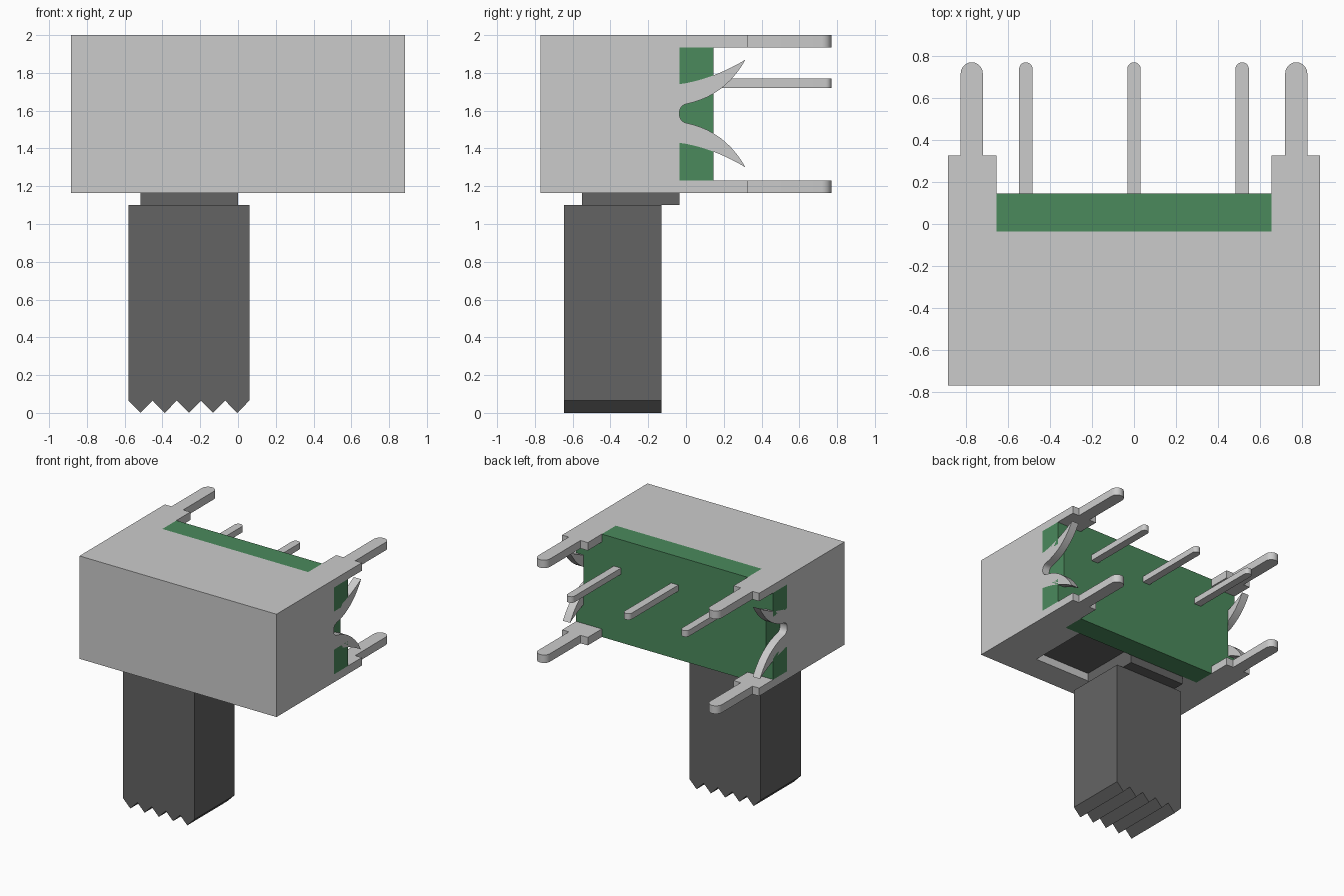
import bpy, bmesh, math
from mathutils import Vector

if "Cube" in bpy.data.objects:
    bpy.data.objects.remove(bpy.data.objects["Cube"])


def material(name, rgb):
    m = bpy.data.materials.new(name)
    m.diffuse_color = (*rgb, 1)
    m.use_nodes = True
    m.node_tree.nodes["Principled BSDF"].inputs["Base Color"].default_value = m.diffuse_color
    return m


DARK = material("dark_plastic", (0.127, 0.127, 0.127))
GREEN = material("green_board", (0.07, 0.255, 0.108))


def prism(bm, pts, lo, hi, axis):
    """Extrude a closed 2D outline along an axis; outline uses the other two axes in order."""
    def co(p, d):
        v = list(p)
        v.insert("xyz".index(axis), d)
        return Vector(v)
    face = bm.faces.new([bm.verts.new(co(p, lo)) for p in pts])
    ext = bmesh.ops.extrude_face_region(bm, geom=[face])
    verts = [g for g in ext["geom"] if isinstance(g, bmesh.types.BMVert)]
    bmesh.ops.translate(bm, verts=verts, vec=co((0, 0), hi - lo))


def rect(a0, a1, b0, b1):
    return [(a0, b0), (a1, b0), (a1, b1), (a0, b1)]


def build(name, parts, mat=None, smooth=False):
    bm = bmesh.new()
    for p in parts:
        prism(bm, *p)
    bmesh.ops.recalc_face_normals(bm, faces=bm.faces[:])
    me = bpy.data.meshes.new(name)
    bm.to_mesh(me)
    bm.free()
    ob = bpy.data.objects.new(name, me)
    bpy.context.collection.objects.link(ob)
    if mat:
        me.materials.append(mat)
    if smooth:
        bpy.ops.object.select_all(action='DESELECT')
        ob.select_set(True)
        bpy.context.view_layer.objects.active = ob
        bpy.ops.object.shade_smooth_by_angle(angle=math.radians(30))
    return ob


def arc(cx, cy, r, n=10):
    """Half circle bulging towards +y, from right to left."""
    return [(cx + r * math.cos(math.pi * i / n), cy + r * math.sin(math.pi * i / n))
            for i in range(n + 1)]


def bezier(a, b, c, n=10):
    return [tuple((1 - t) ** 2 * a[k] + 2 * t * (1 - t) * b[k] + t * t * c[k] for k in (0, 1))
            for t in (i / n for i in range(n + 1))]


def flip(pts, c=0.0, k=0):
    """Mirror a point run about coordinate k = c and reverse its order."""
    return [tuple(2 * c - v if i == k else v for i, v in enumerate(p)) for p in reversed(pts)]


W, T = 0.885, 0.065           # shell half width, sheet thickness
FRONT, EDGE, BACK = -0.77, -0.035, 0.145
Z0, Z1 = 1.165, 2.0

# Metal shell: top and bottom sheets with solder legs, the bottom one slotted
half = [(W, FRONT), (W, 0.325), (0.825, 0.325)] + arc(0.7725, 0.7175, 0.0525) + \
       [(0.72, 0.325), (0.655, 0.325), (0.655, EDGE)]
slot = [(0.515, EDGE), (0.515, -0.55)]
top = half + flip(half)
bottom = half + slot + flip(slot) + flip(half)

# Side walls ending in a pair of curved spring prongs
tip = (0.315, 1.87)
mid_z = 1.585
prong = bezier((EDGE, 1.74), (0.14, 1.765), tip) + \
    bezier(tip, (0.205, 1.675), (0.0, 1.635))[1:] + \
    bezier((0.0, 1.635), (EDGE, 1.625), (EDGE, mid_z), 6)[1:]
wall = [(FRONT + T, Z0 + T), (FRONT + T, Z1 - T), (EDGE, Z1 - T)] + prong + \
    flip(prong, mid_z, 1)[1:] + [(EDGE, Z0 + T)]

build("metal_shell", [
    (top, Z1 - T, Z1, "z"),
    (bottom, Z0, Z0 + T, "z"),
    (rect(-W, W, Z0 + T, Z1 - T), FRONT, FRONT + T, "y"),
    (wall, W - T, W, "x"),
    (wall, -W, T - W, "x"),
], smooth=True)

# Green terminal board, notched around the legs and prongs
side = [(0.655, Z0), (0.655, Z0 + T), (W, Z0 + T), (W, 1.43), (W - T, 1.43),
        (W - T, 1.74), (W, 1.74), (W, Z1 - T), (0.655, Z1 - T), (0.655, Z1)]
build("terminal_board", [(side + flip(side), EDGE, BACK, "y")], GREEN)

# Three contact pins
for i, x in enumerate((-0.515, 0, 0.515)):
    pin = [(x - 0.032, BACK - 0.02), (x + 0.032, BACK - 0.02)] + arc(x, 0.738, 0.032)
    build(f"contact_pin_{i + 1}", [(pin, 1.72, 1.77, "z")], smooth=True)

# Sliding handle with serrated tip, neck through the slot, and inner carrier
x0, x1, n = -0.58, 0.06, 5
step = (x1 - x0) / (2 * n)
teeth = [(x0 + step * i, 0.065 if i % 2 == 0 else 0.0) for i in range(2 * n + 1)]
build("slide_handle", [
    (teeth + [(x1, 1.1), (x0, 1.1)], -0.645, -0.13, "y"),
    (rect(-0.515, 0, -0.55, EDGE), 1.1, Z0 + T, "z"),
    (rect(T - W, W - T, FRONT + T, EDGE), Z0 + T, 1.45, "z"),
], DARK)
